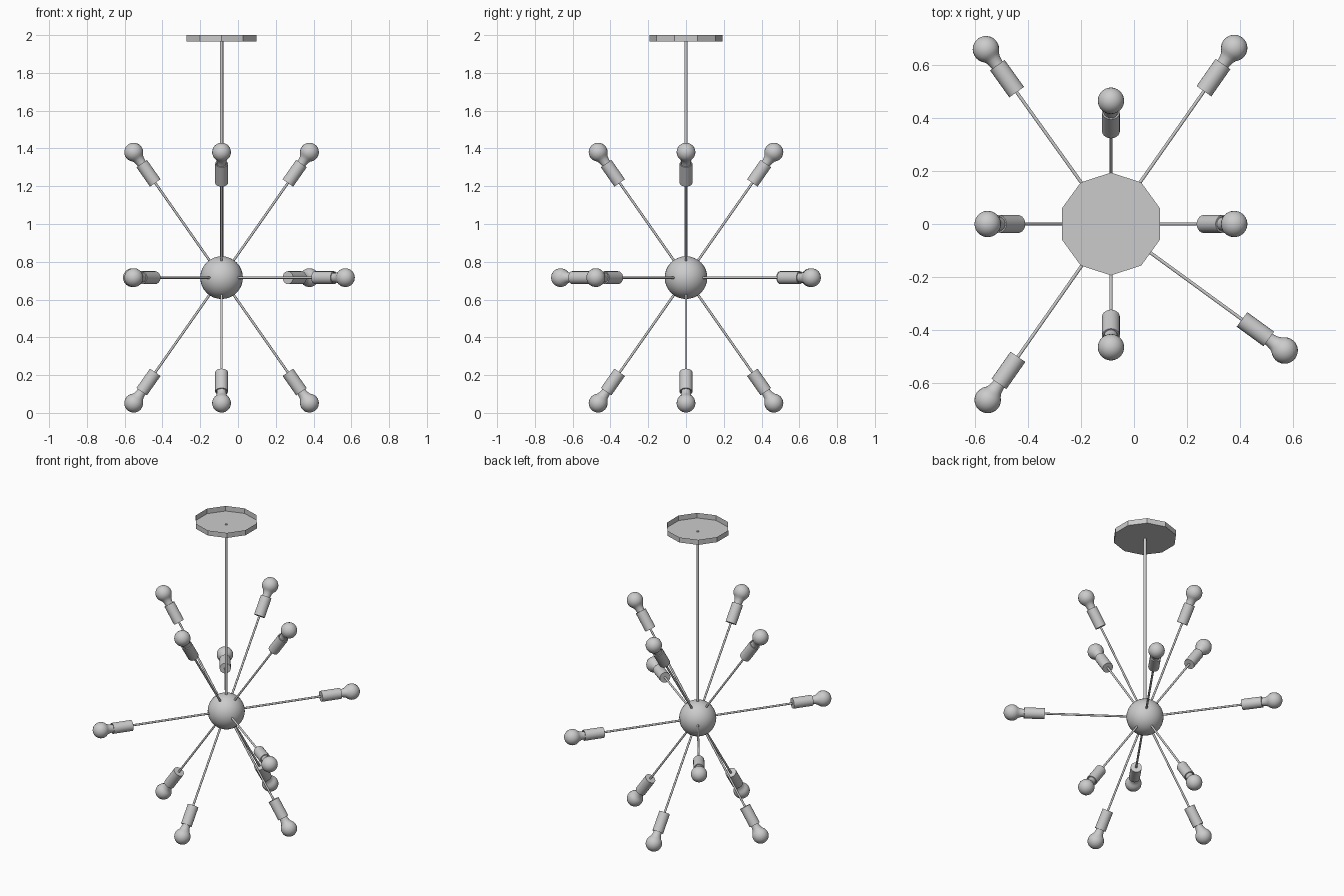
import bpy, bmesh
from math import sin, cos, pi, radians
from mathutils import Vector

if "Cube" in bpy.data.objects:
    bpy.data.objects.remove(bpy.data.objects["Cube"])

HUB = Vector((-0.087, 0, 0.716))
A, B = 0.465, 0.664          # short and long offset of each bulb from the hub


def lathe(name, profile, sides, smooth=True):
    """Revolve (radius, height) points round z; radius 0 closes to a pole."""
    bm = bmesh.new()
    rings = []
    for r, z in profile:
        if r == 0:
            rings.append([bm.verts.new((0, 0, z))] * sides)
        else:
            rings.append([bm.verts.new((r * cos(pi / 2 + 2 * pi * i / sides),
                                        r * sin(pi / 2 + 2 * pi * i / sides), z))
                          for i in range(sides)])
    for lo, hi in zip(rings, rings[1:]):
        for i in range(sides):
            j = (i + 1) % sides
            bm.faces.new(list(dict.fromkeys((lo[i], lo[j], hi[j], hi[i]))))
    mesh = bpy.data.meshes.new(name)
    bm.to_mesh(mesh)
    bm.free()
    if smooth:
        mesh.shade_smooth()
        mesh.set_sharp_from_angle(angle=radians(40))
    return mesh


def place(name, mesh, location, direction=(0, 0, 1)):
    ob = bpy.data.objects.new(name, mesh)
    ob.location = location
    ob.rotation_mode = 'QUATERNION'
    ob.rotation_quaternion = Vector(direction).to_track_quat('Z', 'Y')
    bpy.context.collection.objects.link(ob)
    return ob


def arc(r, centre, start, steps):
    """Semicircle profile from polar angle start up to the top pole."""
    pts = [(r * sin(a), centre - r * cos(a))
           for a in (start + (pi - start) * k / steps for k in range(steps))]
    return pts + [(0, centre + r)]


# Ceiling canopy: ten-sided dish, open at the top
canopy = lathe("canopy", [(0, 1.966), (0.194, 1.966), (0.194, 2.0)], 10, smooth=False)
place("canopy", canopy, (HUB.x, 0, 0))

# Drop rod
drop = lathe("drop_rod", [(0, 0.80), (0.009, 0.80), (0.009, 1.97), (0, 1.97)], 12)
place("drop_rod", drop, (HUB.x, 0, 0))

# Central ball
ball = lathe("hub_ball", [(0, -0.113)] + arc(0.113, 0, pi / 16, 15), 32)
place("hub_ball", ball, HUB)

# Shared arm parts, all pointing along +z from the hub
rod = lathe("arm_rod", [(0, 0.09), (0.0065, 0.09), (0.0065, 0.63), (0, 0.63)], 10)
socket = lathe("socket", [(0, 0.612), (0.034, 0.612), (0.034, 0.737),
                          (0.028, 0.737), (0.028, 0.725), (0, 0.725)], 20)
bulb = lathe("bulb", [(0.024, 0.72), (0.025, 0.745), (0.028, 0.762)]
             + arc(0.05, 0.811, radians(42), 10), 20)

# Twelve arms: four up, four down, four level (one level arm is swung round)
tips = []
for s in (-1, 1):
    for up in (-1, 1):
        tips += [(s * A, 0, up * B), (0, s * A, up * B)]
tips += [(-A - 0.01, B, 0), (A, B, 0), (-A, -B, 0), (0.648, -0.472, 0)]

for n, tip in enumerate(tips, 1):
    for part in (rod, socket, bulb):
        place(f"{part.name}_{n:02d}", part, HUB, tip)
